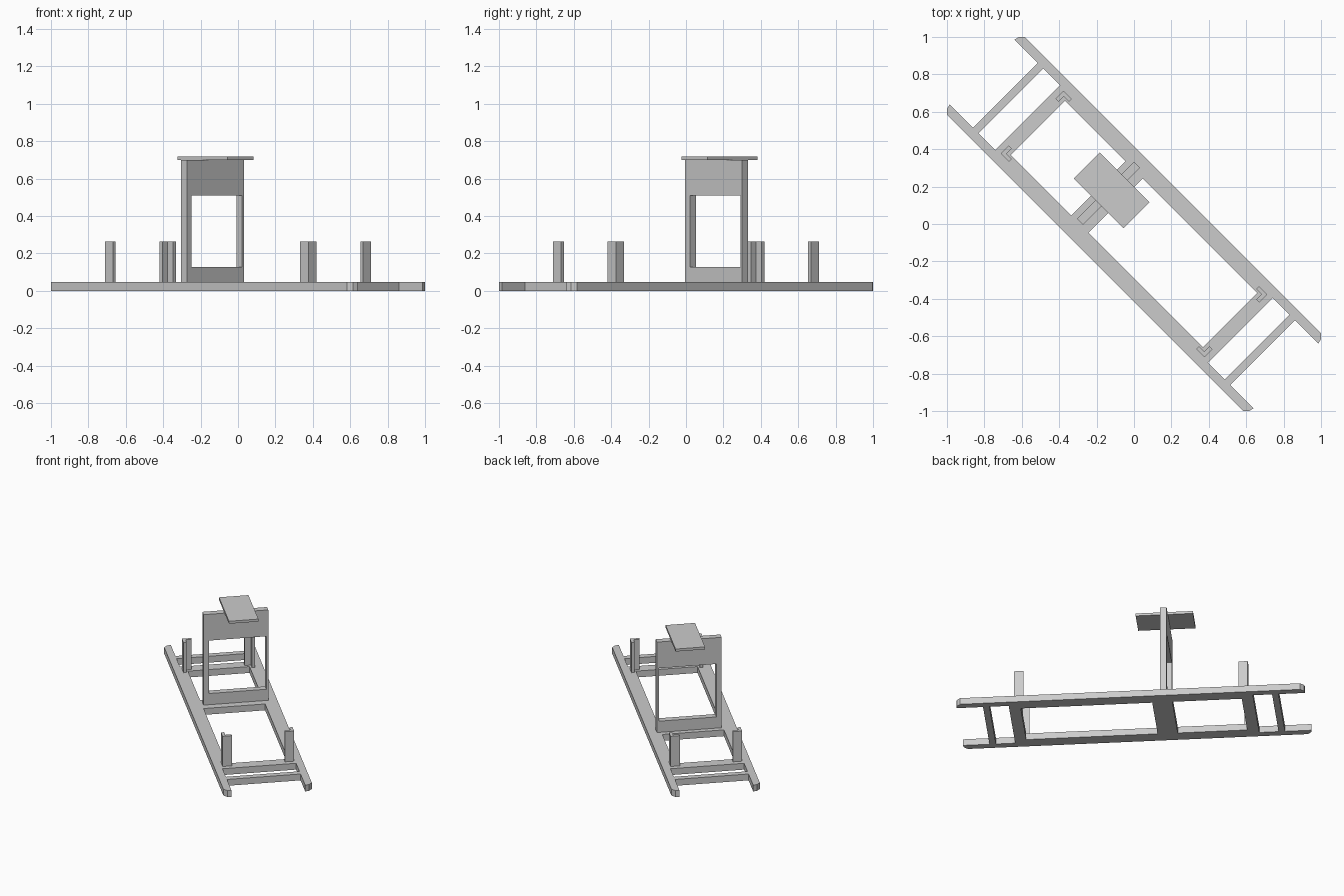
import bpy, bmesh, math
from mathutils import Matrix

if "Cube" in bpy.data.objects:
    bpy.data.objects.remove(bpy.data.objects["Cube"])

# everything is laid out along u (length) and v (width), then turned 45 degrees
TURN = Matrix.Rotation(-math.pi / 4, 4, 'Z')
grey = bpy.data.materials.new("plain grey")
grey.diffuse_color = (0.6, 0.6, 0.6, 1)
grey.use_nodes = True
grey.node_tree.nodes["Principled BSDF"].inputs["Base Color"].default_value = grey.diffuse_color


def finish(name, bm, frame=TURN):
    bmesh.ops.recalc_face_normals(bm, faces=bm.faces)
    mesh = bpy.data.meshes.new(name)
    bm.to_mesh(mesh)
    bm.free()
    ob = bpy.data.objects.new(name, mesh)
    ob.matrix_world = frame
    mesh.materials.append(grey)
    bpy.context.collection.objects.link(ob)
    return ob


def extrude(name, outline, z0, z1):
    bm = bmesh.new()
    face = bm.faces.new([bm.verts.new((u, v, z0)) for u, v in outline])
    top = bmesh.ops.extrude_face_region(bm, geom=[face])["geom"]
    bmesh.ops.translate(bm, vec=(0, 0, z1 - z0),
                        verts=[g for g in top if isinstance(g, bmesh.types.BMVert)])
    return finish(name, bm)


def block(name, u0, u1, v0, v1, z0, z1):
    return extrude(name, [(u0, v0), (u1, v0), (u1, v1), (u0, v1)], z0, z1)


BASE = 0.046

# side rails: wide between the cross members, narrow with clipped tips at the ends
half = [(0.765, 0.205), (0.765, 0.245), (1.148, 0.245), (1.142, 0.272), (1.118, 0.294)]
rail = half + [(-u, v) for u, v in reversed(half)]
for s, side in ((1, "right"), (-1, "left")):
    extrude(side + "_rail", [(u, s * v) for u, v in rail], 0, BASE)

# cross members and end rungs
for s, end in ((1, "front"), (-1, "back")):
    a, b = sorted((s * 0.727, s * 0.803))
    block(end + "_cross_member", a, b, -0.245, 0.245, 0, BASE)
    a, b = sorted((s * 0.93, s * 0.972))
    block(end + "_rung", a, b, -0.245, 0.245, 0, BASE)
block("middle_cross_member", -0.27, -0.138, -0.205, 0.205, 0, BASE)

# angle posts at the four corners
L, T = 0.062, 0.021
angle = [(0, 0), (-L, 0), (-L, -T), (-T, -T), (-T, -L), (0, -L)]
for su in (1, -1):
    for sv in (1, -1):
        extrude("angle_post", [(su * (0.769 + u), sv * (0.238 + v)) for u, v in angle],
                BASE, 0.264)

# upright panel with a window: outer and inner loops bridged on both faces
bm = bmesh.new()


def loop(u, v0, v1, z0, z1):
    return [bm.verts.new((u, v, z)) for v, z in ((v0, z0), (v1, z0), (v1, z1), (v0, z1))]


outer = [loop(u, -0.196, 0.235, BASE, 0.7) for u in (-0.235, -0.19)]
inner = [loop(u, -0.16, 0.222, 0.127, 0.51) for u in (-0.235, -0.19)]
for a, b in ((outer[0], inner[0]), (outer[1], inner[1]), (outer[0], outer[1]), (inner[0], inner[1])):
    for i in range(4):
        j = (i + 1) % 4
        bm.faces.new((a[i], a[j], b[j], b[i]))
finish("upright_panel", bm)

# flat plate on top of the panel
block("top_plate", -0.4, -0.023, -0.056, 0.14, 0.7, 0.718)
